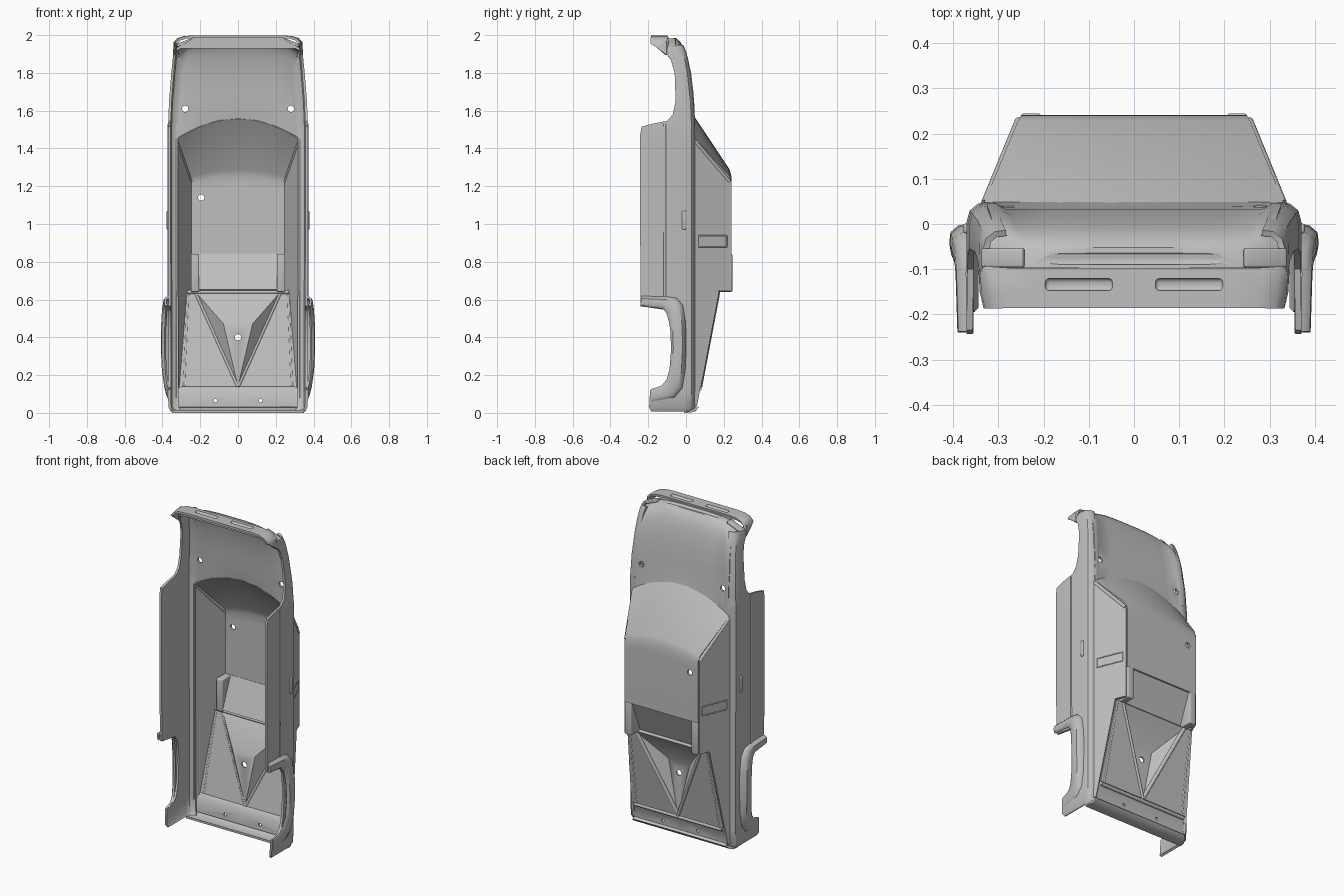
import bpy, bmesh, math
from mathutils import Vector

cube = bpy.data.objects.get("Cube")
if cube:
    bpy.data.objects.remove(cube, do_unlink=True)

grey = bpy.data.materials.new("shell grey")
grey.use_nodes = True
COLOUR = (0.52, 0.52, 0.52, 1)
grey.diffuse_color = COLOUR
grey.node_tree.nodes["Principled BSDF"].inputs["Base Color"].default_value = COLOUR
THICK = 0.014


def add_object(name, bm):
    mesh = bpy.data.meshes.new(name)
    bm.to_mesh(mesh)
    bm.free()
    mesh.materials.append(grey)
    obj = bpy.data.objects.new(name, mesh)
    bpy.context.collection.objects.link(obj)
    return obj


def finish(obj, thick=0, cutters=(), bevel=0):
    """Apply thickness, cuts and bevel, then smooth the gentle edges."""
    bpy.ops.object.select_all(action='DESELECT')
    obj.select_set(True)
    bpy.context.view_layer.objects.active = obj
    if thick:
        mod = obj.modifiers.new("thickness", 'SOLIDIFY')
        mod.thickness, mod.offset = thick, 0
    for cutter in cutters:
        mod = obj.modifiers.new("cut", 'BOOLEAN')
        mod.operation, mod.object, mod.solver = 'DIFFERENCE', cutter, 'EXACT'
    if bevel:
        mod = obj.modifiers.new("bevel", 'BEVEL')
        mod.width, mod.segments = bevel, 3
    for mod in list(obj.modifiers):
        bpy.ops.object.modifier_apply(modifier=mod.name)
    bpy.ops.object.shade_smooth_by_angle(angle=math.radians(35))
    return obj


def loft(name, rows, thick=THICK, cutters=()):
    bm = bmesh.new()
    grid = [[bm.verts.new(p) for p in row] for row in rows]
    for a, b in zip(grid, grid[1:]):
        for i in range(len(a) - 1):
            bm.faces.new((a[i], a[i + 1], b[i + 1], b[i]))
    return finish(add_object(name, bm), thick, cutters)


def panels(name, polygons, thick=THICK, cutters=()):
    bm = bmesh.new()
    for poly in polygons:
        bm.faces.new([bm.verts.new(p) for p in poly])
    bmesh.ops.remove_doubles(bm, verts=bm.verts, dist=1e-5)
    bmesh.ops.recalc_face_normals(bm, faces=bm.faces)
    return finish(add_object(name, bm), thick, cutters)


def box(name, centre, size, bevel=0.006):
    bm = bmesh.new()
    bmesh.ops.create_cube(bm, size=1)
    for v in bm.verts:
        v.co = Vector([c + k * s for c, k, s in zip(centre, v.co, size)])
    return finish(add_object(name, bm), bevel=bevel)


def rod(name, a, b, radius=0.009):
    a, b = Vector(a), Vector(b)
    bm = bmesh.new()
    bmesh.ops.create_cone(bm, cap_ends=True, segments=12, radius1=radius,
                          radius2=radius, depth=(b - a).length)
    turn = (b - a).to_track_quat('Z', 'Y')
    for v in bm.verts:
        v.co = turn @ v.co + (a + b) / 2
    return finish(add_object(name, bm))


def hole(x, z):
    obj = rod("hole_cutter", (x, -0.3, z), (x, 0.4, z), 0.017 if z > 0.1 else 0.009)
    obj.hide_render = True
    obj.hide_set(True)
    return obj


def slot(x, y, z, length, height, depth):
    obj = box("slot_cutter", (x, y, z), (length, height, depth), 0.01)
    obj.hide_render = True
    obj.hide_set(True)
    return obj


def lerp(a, b, t):
    return a + (b - a) * t


# Lower body sides: z, half width, lower edge, shoulder height
SIDE = [(.012, .35, -.185, .03), (.03, .36, -.195, .04), (.12, .362, -.19, .042),
        (.135, .362, -.13, .042), (.17, .362, -.1, .042), (.25, .362, -.08, .042),
        (.4, .362, -.073, .042), (.5, .362, -.083, .042), (.545, .362, -.11, .042),
        (.565, .362, -.24, .042), (1, .364, -.243, .042), (1.47, .364, -.243, .042),
        (1.515, .364, -.235, .042), (1.53, .363, -.18, .041), (1.545, .362, -.1, .04),
        (1.58, .361, -.07, .039), (1.65, .358, -.055, .035), (1.8, .346, -.06, .019),
        (1.87, .339, -.08, .005), (1.91, .335, -.11, -.006), (1.945, .328, -.12, -.02)]
for s, side in ((1, "left"), (-1, "right")):
    loft(side + "_body_side", [
        [(s * (w - .045), top, z), (s * (w - .022), top - .003, z),
         (s * (w - .006), top - .016, z), (s * w, top - .04, z),
         (s * w, min(-.05, low + .001), z), (s * w, low, z)]
        for z, w, low, top in SIDE])

# Hood with creased fenders, running down into the nose
HOOD = [(0, .33, .042), (1.62, .325, .038), (1.7, .325, .032), (1.8, .32, .02),
        (1.88, .315, .004), (1.93, .315, -.012), (1.962, .318, -.03),
        (1.978, .325, -.055), (1.982, .33, -.1)]
rows = []
for i, (z, w, y) in enumerate(HOOD):
    crease = lerp(.3, .235, i / (len(HOOD) - 1))
    half = [0, crease * .35, crease * .7, crease, crease + .014, lerp(crease, w, .6), w]
    xs = [-x for x in reversed(half[1:])] + half
    row = []
    for x in xs:
        u = abs(x) / w
        zz = z - .06 * u ** 4 * max(0, (z - 1.85) / .13) if z else 1.56 - .11 * u * u
        dip = .007 if abs(x) <= crease + .001 and 0 < i < 7 else 0
        row.append((x, y - dip, zz))
    rows.append(row)
cuts = [hole(.28, 1.61), hole(-.28, 1.61), slot(0, -.077, 1.99, .41, .026, .026)]
loft("hood", rows, cutters=cuts)

# Front bumper wrapping the corners, with two intake slots
rows = []
for y, scale, end in ((-.098, .97, 1.9), (-.106, 1, 1.895), (-.15, .99, 1.93), (-.186, .965, 1.955)):
    half = [(.338, end), (.335, 1.96), (.318, 1.978), (.285, 1.988), (.23, 1.992)]
    row = [(-x * scale, y, z) for x, z in half] + [(x * scale, y, z) for x, z in reversed(half)]
    rows.append(row)
cuts = [slot(s * .122, -.134, 2.0, .15, .028, .02) for s in (-1, 1)]
loft("front_bumper", rows, cutters=cuts)
panels("bumper_ledge", [[(-.32, -.1, 1.93), (.32, -.1, 1.93), (.23, -.1, 1.99), (-.23, -.1, 1.99)]], .008)
for s in (-1, 1):
    lamp = box("headlight", (0, 0, 0), (.1, .042, .016), .005)
    lamp.location = (s * .29, -.075, 1.958)
    lamp.rotation_euler.y = s * .38

# Windshield and roof in one curved sheet
columns = [i / 6 for i in range(-6, 7)]
rows = [[(u * .33, .042, 1.56 - .11 * u * u) for u in columns],
        [(u * .256, .222, 1.29 - .037 * u * u) for u in columns],
        [(u * .25, .233, 1.255 - .035 * u * u) for u in columns],
        [(u * .25, .234, 1.2 - .02 * u * u) for u in columns],
        [(u * .25, .234, .84) for u in columns]]
loft("windshield_and_roof", rows, cutters=[hole(-.195, 1.14)])


# Cabin sides, leaning inward and running back to the tail
def deck_y(z):
    return .06 + .19 * (z - .06)


def lean(y, z, s, out=0):
    return (s * (.33 - .08 * (y - .04) / .195 + out), y, z)


for s, side in ((1, "left"), (-1, "right")):
    outline = [(.035, 1.45), (.233, 1.22), (.233, .645), (deck_y(.64), .645),
               (deck_y(.04), .04), (.035, .04)]
    panels(side + "_cabin_side", [[lean(y, z, s) for y, z in outline]])
    box(side + "_rear_pillar", (s * .228, .192, .741), (.044, .106, .2))
    # Vent frame
    corners = [lean(y, z, s, .006) for y, z in ((.065, .88), (.215, .88), (.215, .937), (.065, .937))]
    for i in range(4):
        rod(side + "_vent_frame", corners[i], corners[(i + 1) % 4], .004)
    # Window seam
    rod(side + "_front_pillar", lean(.045, 1.44, s), lean(.228, 1.225, s), .011)
    # Sill trim and door handle
    rod(side + "_sill_trim", (s * .367, -.112, .61), (s * .367, -.112, 1.53), .007)
    box(side + "_door_handle", (s * .37, -.01, 1.02), (.016, .022, .1))

# Recessed rear window
panels("rear_window", [[(-.21, .228, .84), (.21, .228, .84), (.21, .15, .65), (-.21, .15, .65)]])
rod("rear_window_sill", (-.27, .163, .64), (.27, .163, .64), .01)

# Engine deck with a funnel-shaped recess
polygons = []
tip = (0, deck_y(.14), .14)
for s in (-1, 1):
    top = (s * .225, deck_y(.64), .64)
    mid = (s * .075, .062, .47)
    polygons.append([(s * .277, deck_y(.64), .64), (s * .314, deck_y(.14), .14), tip, top])
    polygons.append([top, mid, tip])
    rod("deck_rib", top, tip, .011)
    rod("deck_edge", (s * .265, deck_y(.63), .63), (s * .286, deck_y(.14), .14), .007)
polygons.append([(-.225, deck_y(.64), .64), (.225, deck_y(.64), .64), (.075, .062, .47), (-.075, .062, .47)])
polygons.append([(-.075, .062, .47), (.075, .062, .47), tip])
panels("engine_deck", polygons, .01, [hole(0, .4)])
rod("deck_crossbar", (-.3, .073, .128), (.3, .073, .128), .011)

# Tail panel and end wall
rows = [[(x, y, z) for x in (-w, 0, w)] for y, z, w in
        ((.068, .13, .318), (.052, .108, .318), (.048, .035, .318), (.06, .028, .32),
         (.045, .014, .335), (.02, .008, .348), (-.01, .007, .35))]
loft("tail_panel", rows, cutters=[hole(.12, .065), hole(-.12, .065)])

# Rear wheel flares: outer y, z, inner y, z, bulge
FLARE = [(-.238, .615, -.24, .568, .385), (-.1, .612, -.12, .555, .389),
         (-.05, .605, -.1, .53, .392), (-.02, .57, -.085, .48, .398),
         (-.006, .48, -.077, .42, .402), (-.003, .35, -.075, .33, .403),
         (-.008, .22, -.083, .23, .397), (-.022, .13, -.1, .175, .387),
         (-.06, .085, -.125, .145, .376), (-.12, .072, -.15, .135, .37),
         (-.185, .06, -.185, .125, .366)]
for s, side in ((1, "left"), (-1, "right")):
    rows = []
    for yo, zo, yi, zi, x in FLARE:
        row = []
        for t, depth in ((0, 0), (.08, .6), (.25, .95), (.55, 1), (.85, .92), (1, .6)):
            row.append((s * lerp(.36, x, depth), lerp(yo, yi, t), lerp(zo, zi, t)))
        rows.append(row)
    loft(side + "_wheel_flare", rows, .012)
